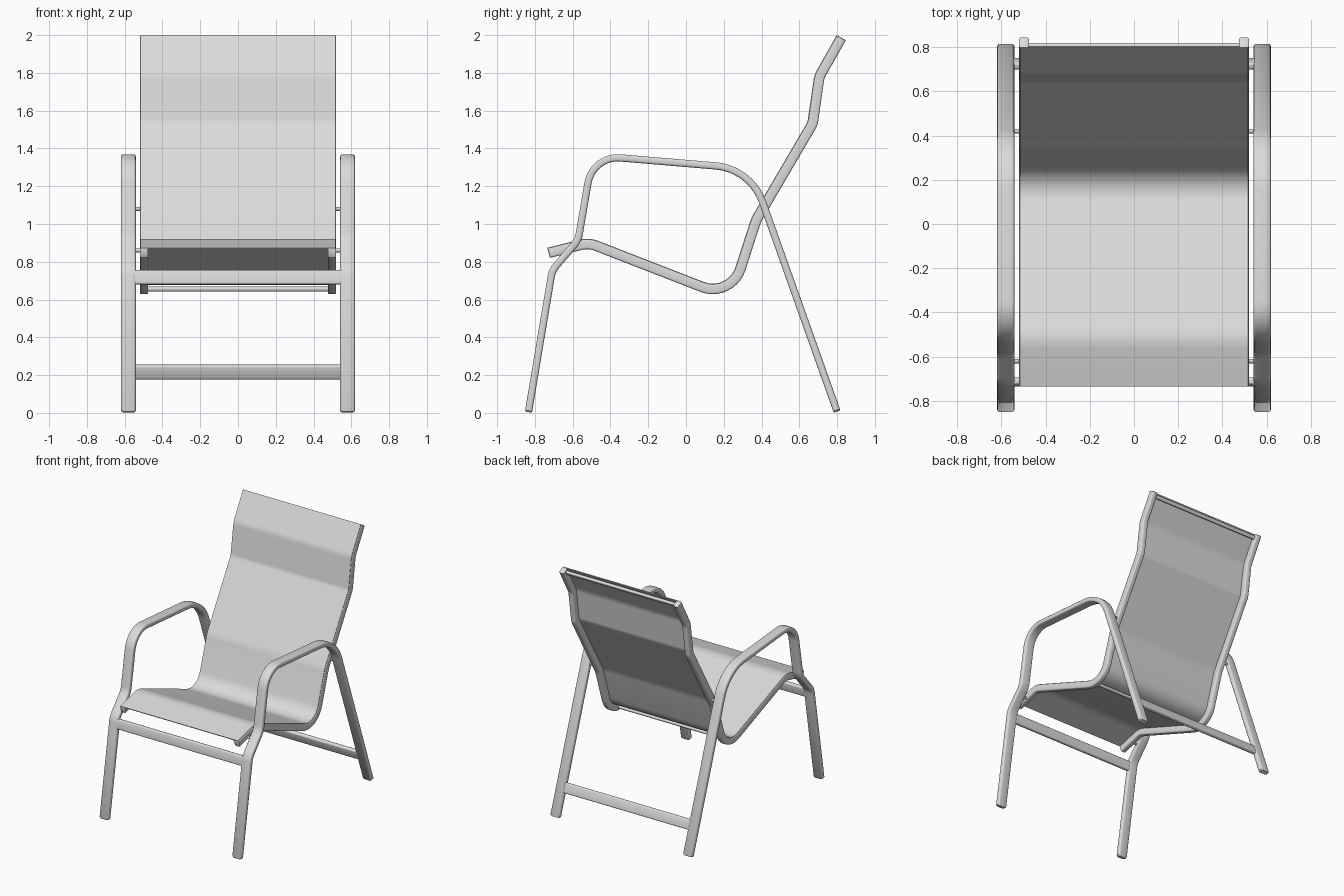
import bpy, bmesh, math
from mathutils import Vector

if "Cube" in bpy.data.objects:
    bpy.data.objects.remove(bpy.data.objects["Cube"])

grey = bpy.data.materials.new("light grey")
grey.diffuse_color = (0.71, 0.71, 0.71, 1)
grey.use_nodes = True
grey.node_tree.nodes["Principled BSDF"].inputs["Base Color"].default_value = grey.diffuse_color


def fillet(points, steps=10):
    """Round the corners of a (y, z, radius) polyline."""
    pts = [Vector(p[:2]) for p in points]
    out = [pts[0]]
    for i in range(1, len(pts) - 1):
        p, r = pts[i], points[i][2]
        a, b = (pts[i - 1] - p).normalized(), (pts[i + 1] - p).normalized()
        half = math.acos(max(-1, min(1, a.dot(b)))) / 2
        centre = p + (a + b).normalized() * (r / math.sin(half))
        start = p + a * (r / math.tan(half)) - centre
        end = p + b * (r / math.tan(half)) - centre
        for k in range(steps + 1):
            t = k / steps * (math.pi - 2 * half)
            sweep_dir = (end - start * (end.dot(start) / r ** 2)).normalized()
            out.append(centre + start * math.cos(t) + sweep_dir * (r * math.sin(t)))
    return out + [pts[-1]]


def rounded_rect(w, h, r, steps=3):
    """Cross-section of a flat tube."""
    sec = []
    for q, (sx, sy) in enumerate(((1, 1), (-1, 1), (-1, -1), (1, -1))):
        for k in range(steps + 1):
            a = math.pi / 2 * (q + k / steps)
            sec.append((sx * (w / 2 - r) + r * math.cos(a),
                        sy * (h / 2 - r) + r * math.sin(a)))
    return sec


def finish(name, bm):
    bmesh.ops.recalc_face_normals(bm, faces=bm.faces)
    me = bpy.data.meshes.new(name)
    bm.to_mesh(me)
    bm.free()
    me.materials.append(grey)
    ob = bpy.data.objects.new(name, me)
    bpy.context.collection.objects.link(ob)
    bpy.ops.object.select_all(action='DESELECT')
    ob.select_set(True)
    bpy.context.view_layer.objects.active = ob
    bpy.ops.object.shade_smooth_by_angle(angle=math.radians(40))
    return ob


def sweep(name, path, section, x=0.0, plug=0.0):
    """Sweep a section (x, normal) along a path in the y-z plane."""
    path = [Vector(p) for p in path]
    scale = [1.0] * len(path)
    if plug:  # softened tube ends
        first = path[0] + (path[1] - path[0]).normalized() * plug
        last = path[-1] + (path[-2] - path[-1]).normalized() * plug
        path = [path[0], first] + path[1:-1] + [last, path[-1]]
        scale = [0.8] + [1.0] * (len(path) - 2) + [0.8]
    bm = bmesh.new()
    rings = []
    for i, p in enumerate(path):
        d1 = (p - path[i - 1]).normalized() if i else None
        d2 = (path[i + 1] - p).normalized() if i < len(path) - 1 else None
        d = ((d1 or d2) + (d2 or d1)).normalized()
        n = Vector((-d.y, d.x))
        s = scale[i]
        rings.append([bm.verts.new((x + u * s, p.x + n.x * v * s, p.y + n.y * v * s))
                      for u, v in section])
    m = len(section)
    for a, b in zip(rings, rings[1:]):
        for k in range(m):
            bm.faces.new((a[k], a[(k + 1) % m], b[(k + 1) % m], b[k]))
    bm.faces.new(rings[0])
    bm.faces.new(rings[-1])
    return finish(name, bm)


def crossbar(name, x0, x1, y, z, section, tilt=0.0):
    """Straight bar along x; the section is (thickness, height)."""
    c, s = math.cos(tilt), math.sin(tilt)
    bm = bmesh.new()
    ends = [[bm.verts.new((x, y + u * c + v * s, z - u * s + v * c)) for u, v in section]
            for x in (x0, x1)]
    m = len(section)
    for k in range(m):
        bm.faces.new((ends[0][k], ends[0][(k + 1) % m], ends[1][(k + 1) % m], ends[1][k]))
    bm.faces.new(ends[0])
    bm.faces.new(ends[1])
    return finish(name, bm)


# Leg and armrest loop, one bent flat tube per side
leg_path = fillet([(-0.834, 0.004), (-0.708, 0.755, 0.12), (-0.571, 0.913, 0.14),
                   (-0.494, 1.362, 0.16), (0.343, 1.292, 0.29), (0.800, 0.007)])
# Seat and back rail, one bent tube per side
rail_path = fillet([(-0.727, 0.846), (-0.515, 0.899, 0.13), (0.239, 0.606, 0.155),
                    (0.372, 1.02, 0.2), (0.671, 1.53, 0.1), (0.707, 1.78, 0.1),
                    (0.823, 1.986)])

for side, label in ((-1, "left"), (1, "right")):
    sweep(label + "_leg_and_armrest", leg_path, rounded_rect(0.078, 0.038, 0.012),
          x=side * 0.58, plug=0.008)
    sweep(label + "_seat_rail", rail_path, rounded_rect(0.044, 0.053, 0.01),
          x=side * 0.498, plug=0.003)
    # Pegs joining the rail to the leg loop
    for spot, y, z in (("front", -0.62, 0.86), ("rear", 0.42, 1.08)):
        crossbar(f"{label}_{spot}_peg", side * 0.50, side * 0.57, y, z,
                 rounded_rect(0.02, 0.02, 0.0099))

# Fabric sling lying on the rails
sweep("sling", rail_path, [(-0.515, 0.023), (0.515, 0.023), (0.515, 0.029), (-0.515, 0.029)])

# Bars between the legs
crossbar("front_crossbar", -0.56, 0.56, -0.715, 0.717, rounded_rect(0.032, 0.076, 0.01), 0.17)
crossbar("rear_crossbar", -0.56, 0.56, 0.725, 0.217, rounded_rect(0.032, 0.078, 0.01), -0.34)
# Bars between the rails
crossbar("lower_back_rod", -0.49, 0.49, 0.15, 0.655, rounded_rect(0.026, 0.026, 0.0125))
crossbar("top_back_bar", -0.49, 0.49, 0.805, 1.965, rounded_rect(0.022, 0.03, 0.006), 0.51)
